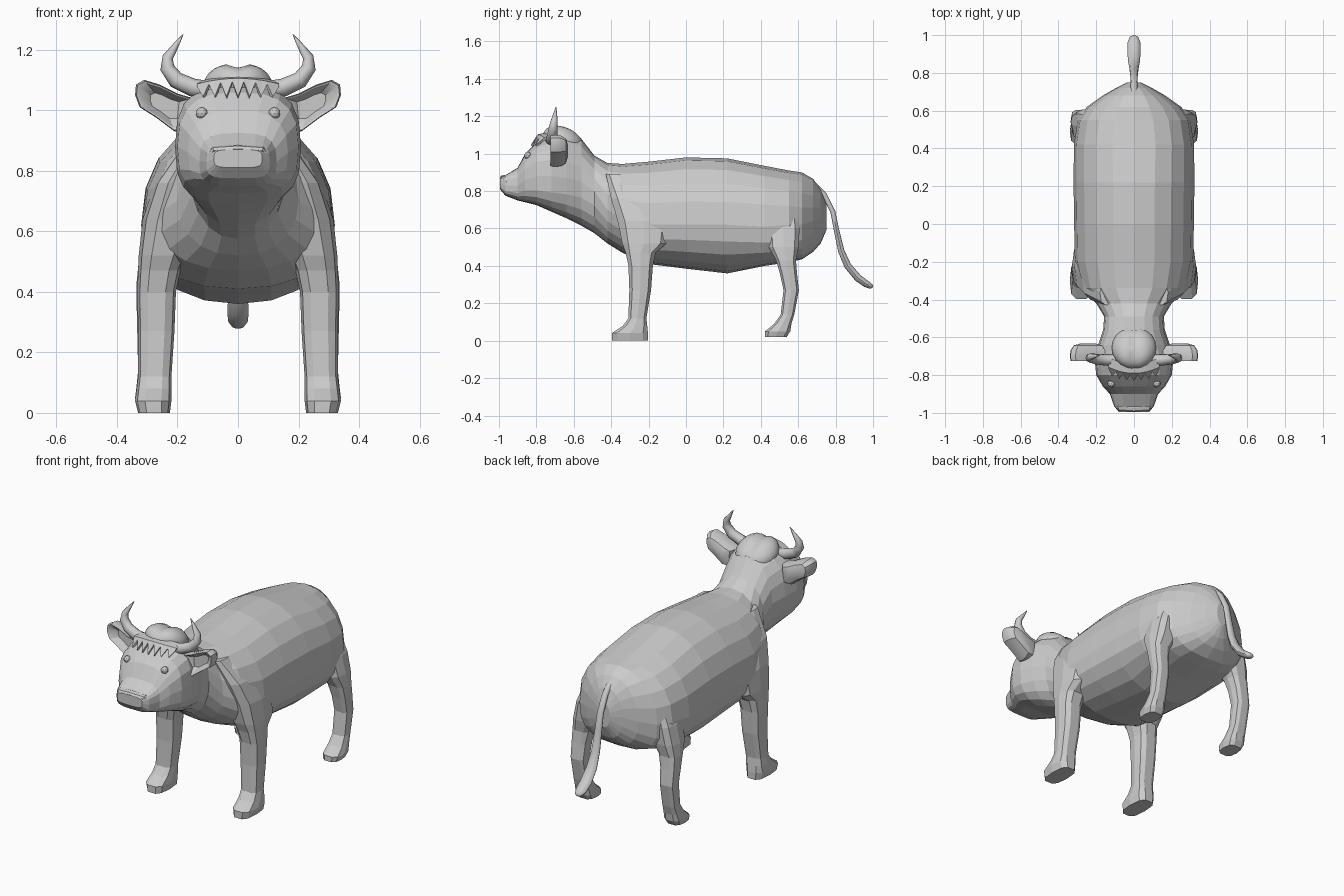
import bpy, bmesh, math
from mathutils import Vector


def finish(name, bm, mirror=False, smooth=None):
    bmesh.ops.recalc_face_normals(bm, faces=bm.faces)
    mesh = bpy.data.meshes.new(name)
    bm.to_mesh(mesh)
    bm.free()
    ob = bpy.data.objects.new(name, mesh)
    bpy.context.collection.objects.link(ob)
    if mirror:
        ob.modifiers.new("Mirror", 'MIRROR')
    if smooth:
        bpy.ops.object.select_all(action='DESELECT')
        ob.select_set(True)
        bpy.context.view_layer.objects.active = ob
        bpy.ops.object.shade_smooth_by_angle(angle=math.radians(smooth))
    return ob


def loft(name, rings, **kw):
    bm = bmesh.new()
    loops = [[bm.verts.new(p) for p in ring] for ring in rings]
    n = len(loops[0])
    for a, b in zip(loops, loops[1:]):
        for i in range(n):
            j = (i + 1) % n
            bm.faces.new((a[i], a[j], b[j], b[i]))
    bm.faces.new(loops[0])
    bm.faces.new(loops[-1])
    return finish(name, bm, **kw)


def superellipse(n, top, low=None):
    # separate squareness for the upper and lower half
    pts = []
    for i in range(n):
        a = 2 * math.pi * i / n
        c, s = math.cos(a), math.sin(a)
        e = top if s >= 0 or low is None else low
        pts.append((math.copysign(abs(c) ** (2 / e), c),
                    math.copysign(abs(s) ** (2 / e), s)))
    return pts


def tube(name, path, side, n=10, **kw):
    # path: (point, half width along side, half thickness)
    pts = [Vector(p[0]) for p in path]
    side = Vector(side)
    rings = []
    for i, (_, w, t) in enumerate(path):
        tan = pts[min(i + 1, len(pts) - 1)] - pts[max(i - 1, 0)]
        other = tan.normalized().cross(side)
        rings.append([pts[i] + side * (w * c) + other * (t * s)
                      for c, s in superellipse(n, 2)])
    return loft(name, rings, **kw)


# Body, neck and head: y, bottom, top, widest z, half width, upper and lower squareness
body = [
    (-.995, .81, .87, .84, .08, 4, 4), (-.965, .775, .885, .83, .105, 4, 4),
    (-.90, .75, .925, .83, .128, 3, 3.4), (-.86, .74, 1.0, .86, .165, 2.6, 3.2),
    (-.80, .725, 1.06, .88, .20, 2.7, 3.3), (-.72, .69, 1.09, .88, .208, 2.7, 3),
    (-.64, .655, 1.105, .87, .19, 2.4, 2.6), (-.56, .615, 1.08, .85, .163, 2.2, 2.3),
    (-.49, .575, .99, .80, .158, 2.2, 2.2), (-.42, .52, .95, .70, .20, 2.2, 2.2),
    (-.34, .47, .945, .65, .28, 2.2, 2.2), (-.20, .41, .957, .62, .313, 2.2, 2.3),
    (0, .385, .98, .62, .317, 2.2, 2.2), (.22, .36, .975, .62, .32, 2.2, 2.2),
    (.42, .40, .935, .61, .318, 2.3, 2.6), (.55, .42, .91, .62, .298, 2.2, 2.9),
    (.62, .435, .90, .62, .25, 2.1, 2.9), (.68, .475, .865, .64, .165, 2.1, 2.7),
    (.72, .52, .81, .66, .095, 2, 2.4), (.75, .59, .73, .66, .035, 2, 2)]
rings = []
for y, lo, hi, mid, w, top, low in body:
    rings.append([(w * c, y, mid + s * ((hi - mid) if s > 0 else (mid - lo)))
                  for c, s in superellipse(20, top, low)])
loft("body_and_head", rings)


# Legs: z, inner x, outer x, front y, back y
def leg(name, sections):
    rings = []
    for z, x0, x1, y0, y1 in sections:
        rings.append([((x0 + x1) / 2 + (x1 - x0) / 2 * c, (y0 + y1) / 2 + (y1 - y0) / 2 * s, z)
                      for c, s in superellipse(10, 3)])
    return loft(name, rings, mirror=True)


leg("front_leg", [
    (0, .225, .33, -.40, -.20), (.04, .22, .34, -.40, -.20), (.08, .22, .335, -.34, -.205),
    (.12, .22, .33, -.31, -.21), (.27, .21, .33, -.305, -.185), (.40, .205, .333, -.31, -.175),
    (.47, .19, .33, -.325, -.16), (.52, .17, .328, -.345, -.10), (.64, .13, .315, -.37, -.08),
    (.76, .11, .275, -.405, -.14), (.89, .08, .18, -.43, -.30)])
leg("hind_leg", [
    (.02, .235, .33, .42, .54), (.05, .23, .34, .42, .56), (.09, .235, .335, .47, .565),
    (.14, .24, .33, .505, .58), (.27, .24, .333, .52, .605), (.36, .235, .335, .50, .595),
    (.43, .22, .335, .48, .59), (.50, .18, .328, .44, .605), (.60, .17, .305, .43, .61),
    (.68, .17, .27, .45, .60)])

# Tail
tube("tail", [((0, .67, .85), .016, .014), ((0, .74, .78), .018, .014), ((0, .785, .69), .02, .014),
              ((0, .805, .59), .022, .015), ((0, .83, .48), .026, .018), ((0, .865, .40), .032, .02),
              ((0, .92, .335), .035, .021), ((0, .965, .303), .033, .02), ((0, .99, .29), .022, .014),
              ((0, .998, .287), .008, .005)], (1, 0, 0), smooth=50)

# Horns
tube("horn", [((.09, -.72, 1.065), .03, .03), ((.15, -.72, 1.075), .03, .03),
              ((.205, -.715, 1.10), .028, .028), ((.234, -.71, 1.14), .024, .024),
              ((.232, -.705, 1.175), .019, .018), ((.208, -.70, 1.21), .011, .011),
              ((.182, -.695, 1.25), .002, .002)], (0, 1, 0), n=8, mirror=True, smooth=50)

# Ears: cupped shells opening forwards
outline = [(.15, 1.04), (.20, 1.055), (.26, 1.085), (.31, 1.10), (.337, 1.085), (.34, 1.05),
           (.325, 1.01), (.27, .975), (.21, .93), (.16, .93)]
cx, cz = .24, 1.015
loft("ear", [[(cx + (x - cx) * k, y, cz + (z - cz) * k) for x, z in outline]
             for k, y in ((.4, -.632), (.78, -.642), (.95, -.668), (1, -.70),
                          (.95, -.725), (.86, -.722), (.5, -.685))],
     mirror=True, smooth=30)

# Hair cap with a central parting
bm = bmesh.new()
bmesh.ops.create_uvsphere(bm, u_segments=20, v_segments=12, radius=1)
for v in bm.verts:
    x, y, z = v.co
    z = 1.075 + .078 * z - .03 * y - (.018 * math.exp(-(x / .25) ** 2) if z > 0 else 0)
    v.co = (.118 * x, -.655 + .112 * y, z)
finish("hair_cap", bm, smooth=40)

# Zigzag fringe
bm = bmesh.new()
cols = []
for i in range(15):
    x = -.135 + .27 * i / 14
    y = -.80 + 1.8 * x * x
    cols.append((bm.verts.new((x, y + .06, 1.112 - x * x)),
                 bm.verts.new((x, y + .01, 1.105 - x * x)),
                 bm.verts.new((x, y - (.03 if i % 2 else 0), 1.045 if i % 2 else 1.095 - x * x))))
for a, b in zip(cols, cols[1:]):
    for k in range(2):
        bm.faces.new((a[k], a[k + 1], b[k + 1], b[k]))
fringe = finish("fringe", bm)
sol = fringe.modifiers.new("Thickness", 'SOLIDIFY')
sol.thickness = .012

# Eyes
bm = bmesh.new()
bmesh.ops.create_icosphere(bm, subdivisions=2, radius=.02)
bmesh.ops.translate(bm, verts=bm.verts, vec=(.12, -.845, .99))
finish("eye", bm, mirror=True)

# Upper lip
tube("upper_lip", [((-.10, -.95, .845), .018, .012), ((-.08, -.968, .867), .022, .014),
                   ((0, -.972, .872), .024, .014), ((.08, -.968, .867), .022, .014),
                   ((.10, -.95, .845), .018, .012)], (0, 1, 0), n=8)
